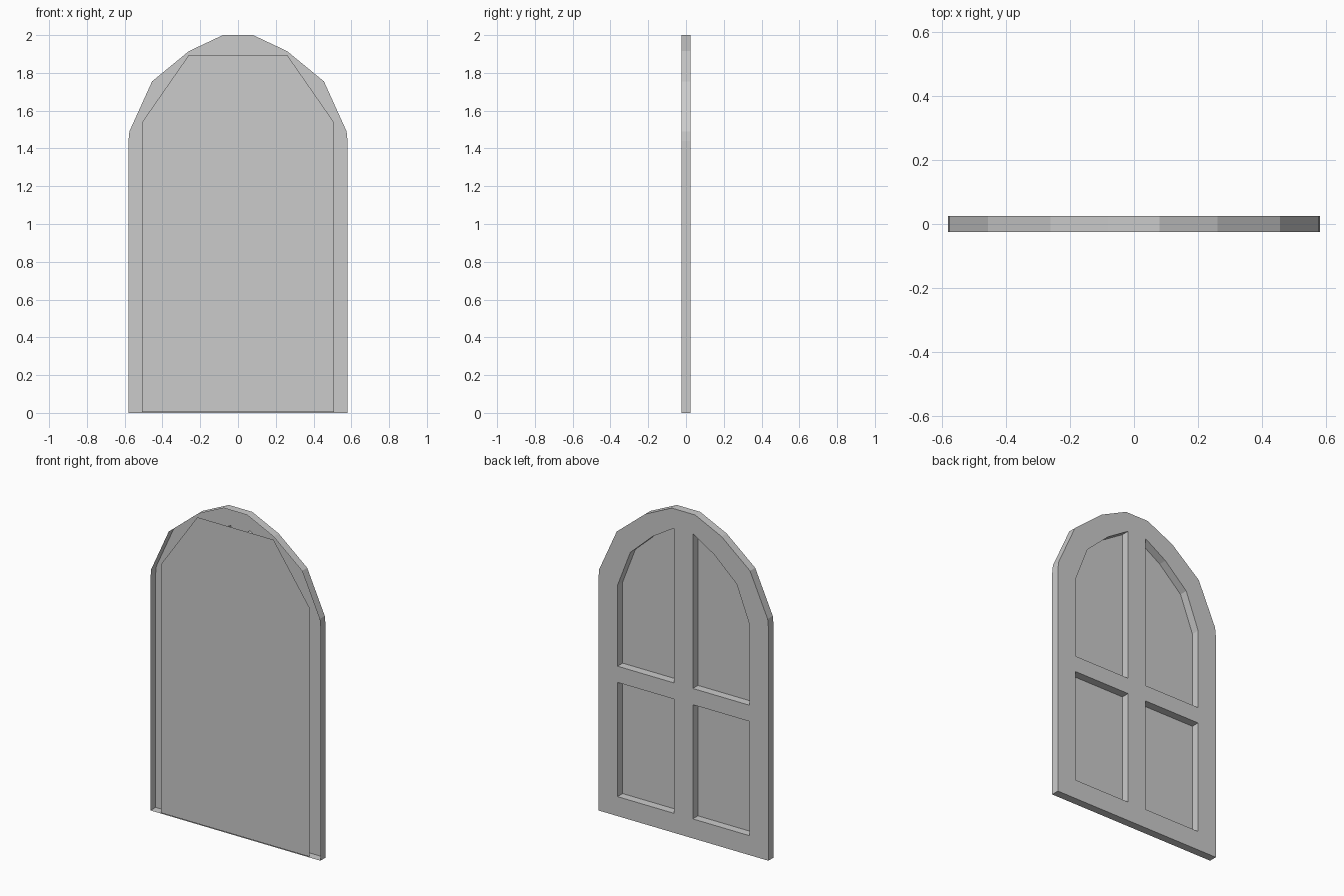
import bpy, bmesh

if "Cube" in bpy.data.objects:
    bpy.data.objects.remove(bpy.data.objects["Cube"])

BACK, FRONT = 0.025, -0.025


def finish(bm, name):
    mesh = bpy.data.meshes.new(name)
    bm.to_mesh(mesh)
    bm.free()
    obj = bpy.data.objects.new(name, mesh)
    bpy.context.collection.objects.link(obj)
    return obj


def mirror_closed(half):
    # right-hand profile from bottom to top, closed by its mirror image
    return half + [(-x, z) for x, z in reversed(half)]


# outlines (x, z)
outer = mirror_closed([(0.58, 0), (0.58, 1.44), (0.575, 1.49), (0.455, 1.755),
                       (0.26, 1.915), (0.08, 2.0)])
lower_hole = [(0.064, 0.12), (0.45, 0.12), (0.45, 0.825), (0.064, 0.825)]
upper_hole = [(0.064, 0.925), (0.45, 0.925), (0.45, 1.425), (0.363, 1.65),
              (0.21, 1.79), (0.064, 1.88)]
holes = []
for h in (lower_hole, upper_hole):
    holes += [h, [(-x, z) for x, z in reversed(h)]]

# frame: pierced plate at the back with walls running forward, open at the front
bm = bmesh.new()
rim_edges, walls = [], []
for loop in [outer] + holes:
    b = [bm.verts.new((x, BACK, z)) for x, z in loop]
    f = [bm.verts.new((x, FRONT, z)) for x, z in loop]
    n = len(loop)
    for i in range(n):
        j = (i + 1) % n
        rim_edges.append(bm.edges.new((b[i], b[j])))
        quad = (b[i], b[j], f[j], f[i])
        walls.append(quad if loop is outer else quad[::-1])
bmesh.ops.triangle_fill(bm, use_beauty=True, use_dissolve=False,
                        edges=rim_edges, normal=(0, 1, 0))
for q in walls:
    bm.faces.new(q)
bm.normal_update()
for face in bm.faces:
    c = face.calc_center_median()
    if abs(c.y - BACK) < 1e-5 and face.normal.y < 0:
        face.normal_flip()
    elif abs(face.normal.y) < 0.1 and all(
            any(abs(v.co.x - x) + abs(v.co.z - z) < 1e-5 for x, z in outer) for v in face.verts):
        # outer walls face away from the middle of the door
        if face.normal.x * c.x + face.normal.z * (c.z - 1) < 0:
            face.normal_flip()
finish(bm, "door_frame")

# flat panel behind the openings
bm = bmesh.new()
panel = mirror_closed([(0.507, 0.005), (0.507, 1.54), (0.26, 1.895)])
face = bm.faces.new([bm.verts.new((x, FRONT, z)) for x, z in panel])
face.normal_update()
if face.normal.y > 0:
    face.normal_flip()
finish(bm, "door_panel")
